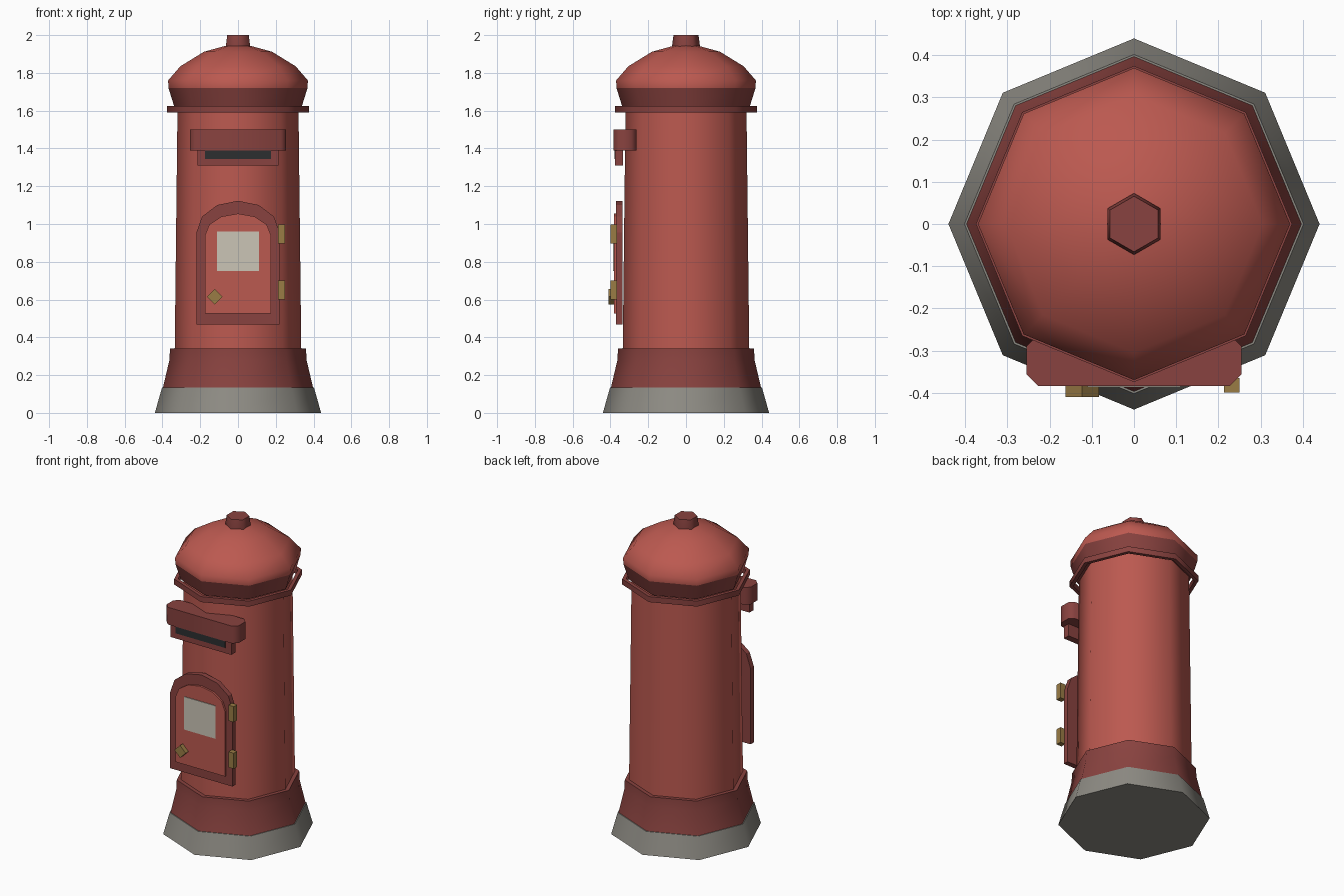
import bpy, bmesh, math

if "Cube" in bpy.data.objects:
    bpy.data.objects.remove(bpy.data.objects["Cube"])


def material(name, rgb):
    m = bpy.data.materials.new(name)
    m.diffuse_color = (*rgb, 1)
    m.use_nodes = True
    m.node_tree.nodes["Principled BSDF"].inputs["Base Color"].default_value = m.diffuse_color
    return m


RED = material("red_paint", (0.50, 0.10, 0.08))
DARK_RED = material("dark_red_paint", (0.25, 0.055, 0.05))
STONE = material("stone", (0.27, 0.26, 0.23))
BRASS = material("brass", (0.32, 0.20, 0.06))
BLACK = material("slot_black", (0.025, 0.028, 0.03))
CREAM = material("cream_card", (0.60, 0.56, 0.47))


def finish(bm, name, mat, smooth=None):
    bmesh.ops.recalc_face_normals(bm, faces=bm.faces)
    me = bpy.data.meshes.new(name)
    bm.to_mesh(me)
    bm.free()
    ob = bpy.data.objects.new(name, me)
    bpy.context.collection.objects.link(ob)
    me.materials.append(mat)
    if smooth:
        bpy.ops.object.select_all(action='DESELECT')
        ob.select_set(True)
        bpy.context.view_layer.objects.active = ob
        bpy.ops.object.shade_smooth_by_angle(angle=math.radians(smooth))
    return ob


def lathe(name, profile, mat, sides=8, turn=0.0, smooth=60, closed=False):
    """Revolve (radius, z) points; cap the ends, or close the loop for a hollow ring."""
    bm = bmesh.new()
    rings = []
    for r, z in profile:
        angles = [turn + 2 * math.pi * i / sides for i in range(sides)]
        rings.append([bm.verts.new((r * math.cos(a), r * math.sin(a), z)) for a in angles])
    pairs = list(zip(rings, rings[1:]))
    if closed:
        pairs.append((rings[-1], rings[0]))
    else:
        bm.faces.new(rings[0])
        bm.faces.new(rings[-1])
    for a, b in pairs:
        for i in range(sides):
            j = (i + 1) % sides
            bm.faces.new((a[i], a[j], b[j], b[i]))
    return finish(bm, name, mat, smooth)


def extrude_front(name, outline, y0, y1, mat):
    """Extrude an (x, z) outline from y0 to y1."""
    bm = bmesh.new()
    a = [bm.verts.new((x, y0, z)) for x, z in outline]
    b = [bm.verts.new((x, y1, z)) for x, z in outline]
    bm.faces.new(a)
    bm.faces.new(b)
    for i in range(len(a)):
        j = (i + 1) % len(a)
        bm.faces.new((a[i], a[j], b[j], b[i]))
    return finish(bm, name, mat)


def box(name, x0, x1, y0, y1, z0, z1, mat):
    return extrude_front(name, [(x0, z0), (x1, z0), (x1, z1), (x0, z1)], y0, y1, mat)


def arch(w, bottom, spring, rise, steps=6):
    pts = [(-w, bottom), (w, bottom)]
    for i in range(steps + 1):
        a = math.pi * i / steps
        pts.append((w * math.cos(a), spring + rise * math.sin(a)))
    return pts


# Octagonal pillar
lathe("stone_base", [(0.44, 0), (0.402, 0.135)], STONE)
lathe("plinth", [(0.397, 0.135), (0.363, 0.28), (0.36, 0.34)], DARK_RED)
lathe("pillar_body", [(0.335, 0.33), (0.32, 1.63)], RED)

# Open collar ring with a gap around the pillar
lathe("collar_ring", [(0.375, 1.59), (0.375, 1.625), (0.352, 1.625), (0.352, 1.59)],
      DARK_RED, closed=True)

# Flared neck, domed cap, hexagonal finial
lathe("cap_neck", [(0.337, 1.62), (0.368, 1.72)], DARK_RED)
lathe("cap_dome", [(0.368, 1.72), (0.37, 1.76), (0.305, 1.835), (0.18, 1.912), (0.06, 1.945)], RED)
lathe("finial", [(0.073, 1.935), (0.073, 1.95), (0.066, 2.0)], DARK_RED, sides=6, turn=math.pi / 2)

# Posting slot
box("slot_plate", -0.215, 0.215, -0.375, -0.333, 1.31, 1.44, DARK_RED)
box("slot_opening", -0.175, 0.175, -0.379, -0.37, 1.345, 1.41, BLACK)

# Hood with chamfered vertical corners
c = 0.028
hx, yf, yb = 0.255, -0.384, -0.262
plan = [(-hx, yf + c), (-hx + c, yf), (hx - c, yf), (hx, yf + c),
        (hx, yb - c), (hx - c, yb), (-hx + c, yb), (-hx, yb - c)]
bm = bmesh.new()
face = bm.faces.new([bm.verts.new((x, y, 1.39)) for x, y in plan])
ext = bmesh.ops.extrude_face_region(bm, geom=[face], use_keep_orig=True)
for v in ext["geom"]:
    if isinstance(v, bmesh.types.BMVert):
        v.co.z = 1.5
finish(bm, "slot_hood", DARK_RED, 60)

# Arched door, card and fittings
extrude_front("door_frame", arch(0.22, 0.468, 0.955, 0.168), -0.37, -0.337, DARK_RED)
extrude_front("door_panel", arch(0.175, 0.525, 0.94, 0.115), -0.382, -0.345, RED)
box("notice_card", -0.11, 0.11, -0.386, -0.38, 0.75, 0.96, CREAM)
k = 0.04
extrude_front("door_knob", [(-0.123 - k, 0.615), (-0.123, 0.615 - k),
                            (-0.123 + k, 0.615), (-0.123, 0.615 + k)], -0.41, -0.375, BRASS)
for name, z in (("lower_hinge", 0.60), ("upper_hinge", 0.898)):
    box(name, 0.213, 0.25, -0.40, -0.365, z, z + 0.1, BRASS)
